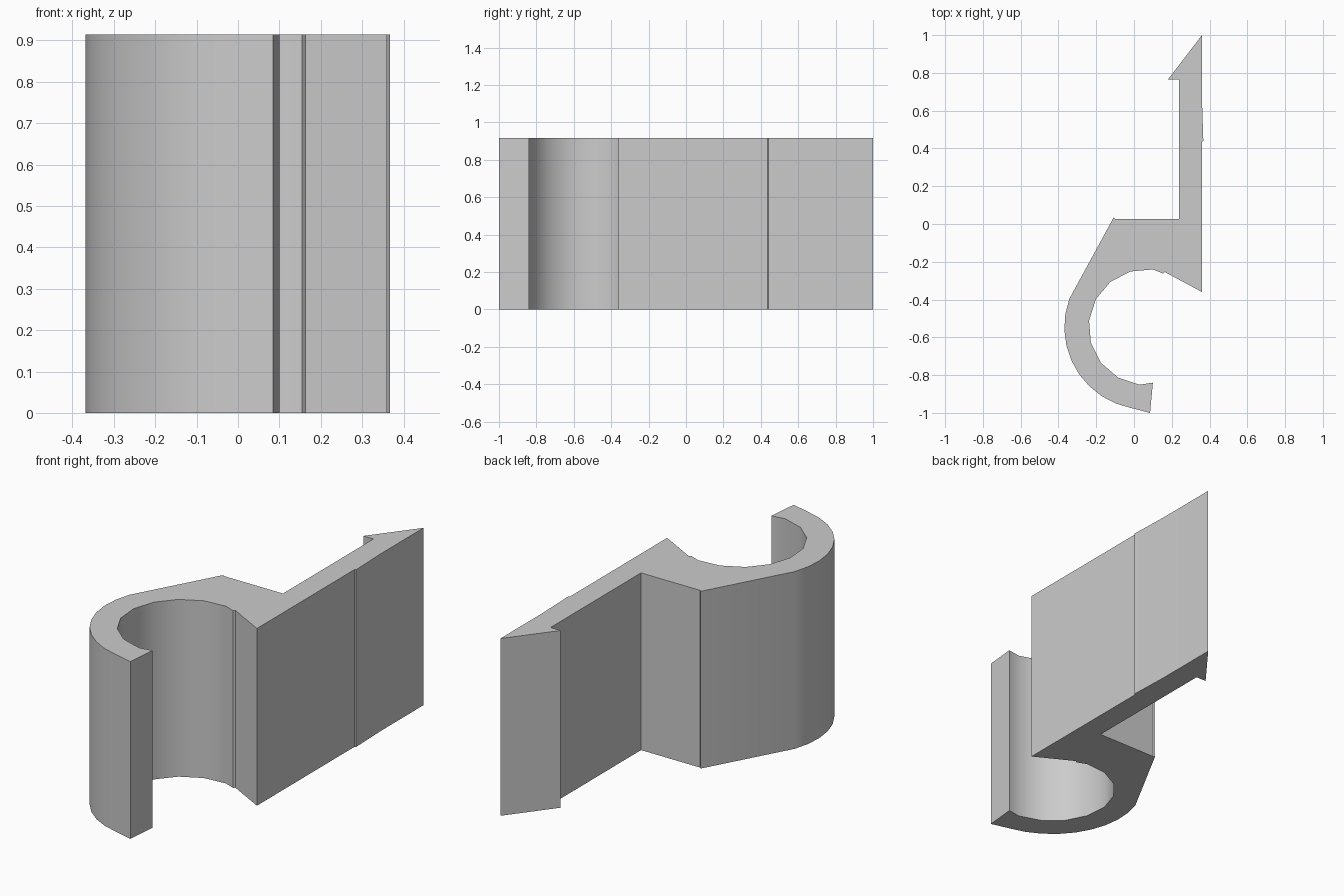
import bpy, bmesh
from math import radians, cos, sin

cube = bpy.data.objects.get("Cube")
if cube:
    bpy.data.objects.remove(cube, do_unlink=True)

HEIGHT = 0.915
CENTRE = (0.067, -0.546)


def arc(radius, start, end, steps):
    """Points on a circle around the clip centre, angles in degrees."""
    angles = [radians(start + (end - start) * i / steps) for i in range(steps + 1)]
    return [(CENTRE[0] + radius * cos(a), CENTRE[1] + radius * sin(a)) for a in angles]


# Clip: outer curve, hook tip, inner curve
outline = arc(0.436, 160, 259, 9)
outline += [(0.085, -1.0), (0.1, -0.84)]
outline += arc(0.307, 263, 84, 8)
# Flared lip with its small notch
outline += [(0.155, -0.262), (0.163, -0.254), (0.36, -0.36)]
# Straight arm with a slight swelling, ending in a barb
outline += [(0.36, 0.435), (0.367, 0.44), (0.36, 0.655), (0.36, 1.0)]
outline += [(0.18, 0.765), (0.238, 0.765), (0.238, 0.027)]
# Shoulder leading back to the clip
outline += [(-0.1, 0.027), (-0.108, 0.034)]

# Extrude the outline upwards
bm = bmesh.new()
base = bm.faces.new([bm.verts.new((x, y, 0)) for x, y in outline])
result = bmesh.ops.extrude_face_region(bm, geom=[base], use_keep_orig=True)
top = [v for v in result["geom"] if isinstance(v, bmesh.types.BMVert)]
bmesh.ops.translate(bm, verts=top, vec=(0, 0, HEIGHT))
bmesh.ops.recalc_face_normals(bm, faces=bm.faces)
mesh = bpy.data.meshes.new("barbed_clip")
bm.to_mesh(mesh)
bm.free()
clip = bpy.data.objects.new("barbed_clip", mesh)
bpy.context.collection.objects.link(clip)

# Plain grey plastic
grey = bpy.data.materials.new("light_grey")
grey.use_nodes = True
colour = (0.6, 0.6, 0.6, 1)
grey.diffuse_color = colour
grey.node_tree.nodes["Principled BSDF"].inputs["Base Color"].default_value = colour
mesh.materials.append(grey)

# Smooth curves, crisp corners
bpy.ops.object.select_all(action="DESELECT")
clip.select_set(True)
bpy.context.view_layer.objects.active = clip
bpy.ops.object.shade_smooth_by_angle(angle=radians(30))
